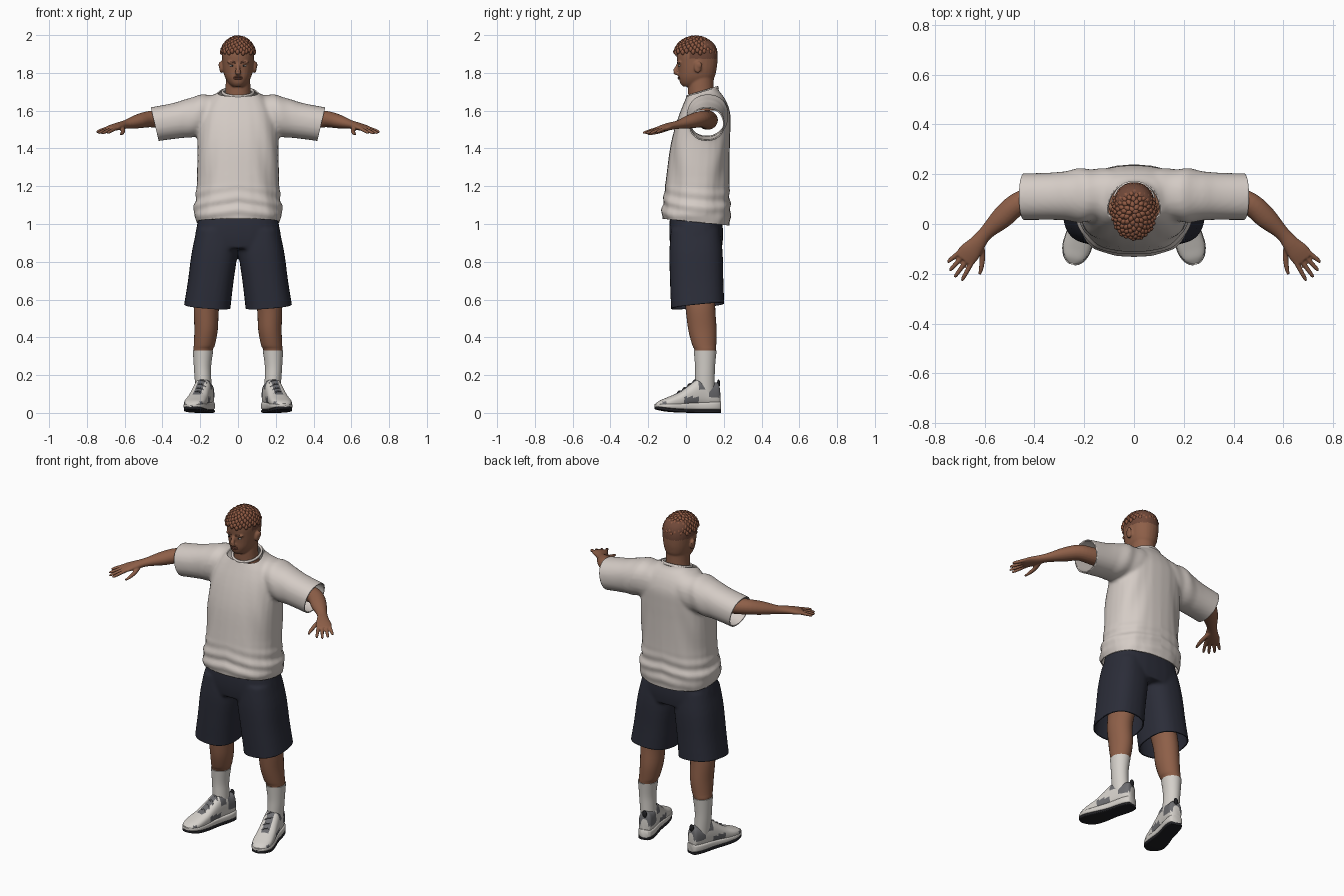
import bpy, bmesh, math
from mathutils import Vector, Matrix

cube = bpy.data.objects.get("Cube")
if cube:
    bpy.data.objects.remove(cube, do_unlink=True)


def material(name, r, g, b):
    m = bpy.data.materials.new(name)
    m.use_nodes = True
    m.diffuse_color = (r, g, b, 1)
    bsdf = m.node_tree.nodes["Principled BSDF"]
    bsdf.inputs["Base Color"].default_value = (r, g, b, 1)
    bsdf.inputs["Roughness"].default_value = 0.8
    return m


SKIN = material("brown skin", .27, .115, .065)
LIPS = material("lip brown", .2, .075, .05)
HAIR = material("curl brown", .27, .1, .055)
FADE = material("short hair brown", .16, .065, .04)
SHIRT = material("shirt cream", .66, .6, .56)
SHORTS = material("shorts navy", .024, .026, .04)
WHITE = material("off white", .66, .63, .59)
GREY = material("shoe grey", .15, .15, .16)
BLACK = material("rubber black", .015, .015, .018)


# ---- Helpers ----
def spline(keys, steps=4):
    """Smooth interpolation through a list of number tuples."""
    out = []
    for i in range(len(keys) - 1):
        a, b, c, d = (keys[max(0, min(len(keys) - 1, j))] for j in range(i - 1, i + 3))
        for s in range(steps):
            t = s / steps
            out.append([q + t / 2 * (r - p + t * (2*p - 5*q + 4*r - w + t * (3*(q - r) + w - p)))
                        for p, q, r, w in zip(a, b, c, d)])
    return out + [list(keys[-1])]


def loft(bm, rings, n=28, power=2.0):
    """Skin closed superellipse rings, each a (centre, half width, half height) vector set."""
    def rounded(v):
        return math.copysign(abs(v) ** (2 / power), v)
    angles = [math.tau * i / n for i in range(n)]
    loops = [[bm.verts.new(c + u * rounded(math.cos(a)) + v * rounded(math.sin(a)))
              for a in angles] for c, u, v in rings]
    for lo, hi in zip(loops, loops[1:]):
        for i in range(n):
            j = (i + 1) % n
            bm.faces.new((lo[i], lo[j], hi[j], hi[i]))
    bm.faces.new(loops[0][::-1])
    bm.faces.new(loops[-1])


def stack(bm, keys, power=2.0):
    """Upright form from (z, centre x, half width, front y, back y)."""
    loft(bm, [(Vector((x, (f + b) / 2, z)), Vector((w, 0, 0)), Vector((0, (b - f) / 2, 0)))
              for z, x, w, f, b in spline(keys)], power=power)


def limb(bm, keys, n=20, power=2.0):
    """Tube along a path from (x, y, z, half width, half height)."""
    pts = spline(keys)
    rings = []
    for i, p in enumerate(pts):
        d = Vector(pts[min(i + 1, len(pts) - 1)][:3]) - Vector(pts[max(i - 1, 0)][:3])
        side = d.cross(Vector((0, 0, 1))).normalized()
        rings.append((Vector(p[:3]), side * p[3], side.cross(d).normalized() * p[4]))
    loft(bm, rings, n, power)


def ball(bm, centre, radii):
    bmesh.ops.create_uvsphere(bm, u_segments=16, v_segments=10, radius=1,
                              matrix=Matrix.LocRotScale(Vector(centre), None, Vector(radii)))


def finish(name, bm, mats, rule=None, mirror=True, voxel=0, cuts=(), thick=0, fold=None):
    """Make the object: optional fusing, trimming by planes, folds, mirroring and cloth thickness."""
    bmesh.ops.recalc_face_normals(bm, faces=bm.faces)
    mesh = bpy.data.meshes.new(name)
    bm.to_mesh(mesh)
    bm.free()
    ob = bpy.data.objects.new(name, mesh)
    bpy.context.collection.objects.link(ob)
    if voxel:
        m = ob.modifiers.new("fuse", 'REMESH')
        m.mode, m.voxel_size = 'VOXEL', voxel
        m = ob.modifiers.new("soften", 'SMOOTH')
        m.factor, m.iterations = .5, 5
        fused = bpy.data.meshes.new_from_object(ob.evaluated_get(bpy.context.evaluated_depsgraph_get()))
        ob.modifiers.clear()
        ob.data = mesh = fused
        mesh.name = name
    if cuts or fold:
        bm = bmesh.new()
        bm.from_mesh(mesh)
        if fold:
            bm.normal_update()
            for v, n in [(v, v.normal.copy()) for v in bm.verts]:
                v.co += n * fold(v.co)
        for co, no in cuts:
            bmesh.ops.bisect_plane(bm, geom=bm.verts[:] + bm.edges[:] + bm.faces[:],
                                   plane_co=co, plane_no=no, clear_outer=True)
        bm.to_mesh(mesh)
        bm.free()
    mesh.materials.clear()
    for m in mats:
        mesh.materials.append(m)
    for p in mesh.polygons:
        p.material_index = rule(p.center) if rule else 0
    if mirror:
        ob.modifiers.new("mirror", 'MIRROR').merge_threshold = .0005
    if thick:
        m = ob.modifiers.new("cloth", 'SOLIDIFY')
        m.thickness, m.offset = thick, -1
    bpy.ops.object.select_all(action='DESELECT')
    bpy.context.view_layer.objects.active = ob
    ob.select_set(True)
    bpy.ops.object.shade_smooth_by_angle(angle=math.radians(50))
    return ob


HALF = ((0, 0, 0), (-1, 0, 0))

# ---- Head, neck and ears ----
bm = bmesh.new()
stack(bm, [(1.6, 0, .085, .02, .17), (1.68, 0, .069, .012, .15), (1.75, 0, .065, .01, .147),
           (1.8, 0, .065, .02, .15)])
stack(bm, [(1.728, 0, .03, -.016, .06), (1.745, 0, .05, -.03, .12), (1.775, 0, .068, -.038, .15),
           (1.81, 0, .078, -.04, .16), (1.85, 0, .083, -.045, .166), (1.9, 0, .086, -.05, .167),
           (1.945, 0, .078, -.04, .155), (1.972, 0, .055, -.01, .125), (1.984, 0, .02, .03, .08)], 2.2)
limb(bm, [(0, -.036, 1.85, .008, .01), (0, -.05, 1.825, .01, .011), (0, -.058, 1.804, .016, .011),
          (0, -.042, 1.793, .012, .008)])
for s in (-1, 1):
    ball(bm, (s * .032, -.034, 1.856), (.026, .011, .008))
    ball(bm, (s * .088, .062, 1.83), (.011, .02, .032))
    ball(bm, (s * .096, .07, 1.842), (.007, .016, .018))
finish("head", bm, [SKIN, FADE], mirror=False, voxel=.005,
       rule=lambda c: int(c.z > 1.915 or (c.z > 1.875 and c.y > .02)))

# ---- Face details ----
bm = bmesh.new()
ball(bm, (.032, -.033, 1.838), (.013, .008, .005))
finish("eyes", bm, [WHITE])
bm = bmesh.new()
ball(bm, (.031, -.038, 1.838), (.005, .005, .005))
finish("pupils", bm, [BLACK])
bm = bmesh.new()
limb(bm, [(.013, -.045, 1.854, .004, .004), (.034, -.042, 1.859, .004, .005), (.053, -.028, 1.856, .003, .003)], 10)
finish("eyebrows", bm, [FADE])
bm = bmesh.new()
for z in (1.777, 1.769):
    ball(bm, (0, -.034, z), (.023, .011, .005))
finish("lips", bm, [LIPS], mirror=False)

# ---- Curled hair: overlapping tufts on a spiral over the crown ----
bm = bmesh.new()
COUNT = 135
for i in range(COUNT):
    h = 1 - .83 * (i + .5) / COUNT
    a = i * math.pi * (3 - math.sqrt(5))
    r = math.sqrt(1 - h * h)
    d = Vector((r * math.cos(a), r * math.sin(a), h))
    spot = Vector((d.x * .088, d.y * .11 + .05, d.z * .1 + 1.888))
    turn = d.to_track_quat('Z', 'Y') @ Matrix.Rotation(.35, 3, 'X').to_quaternion()
    bmesh.ops.create_icosphere(bm, subdivisions=2, radius=1,
                               matrix=Matrix.LocRotScale(spot, turn, Vector((.011, .015, .011))))
finish("curly_hair", bm, [HAIR], mirror=False)

# ---- Arms and hands ----
bm = bmesh.new()
limb(bm, [(.28, .115, 1.55, .055, .052), (.4, .1, 1.553, .05, .047), (.47, .078, 1.555, .046, .043),
          (.53, .025, 1.543, .044, .037), (.595, -.037, 1.527, .029, .023), (.632, -.082, 1.518, .035, .02),
          (.66, -.114, 1.51, .044, .017), (.684, -.143, 1.502, .042, .012)])
for k, length in enumerate((.086, .093, .085, .064)):
    o = k - 1.5
    base = Vector((.677, -.135, 1.504)) + Vector((.77, .63, 0)) * o * .022
    d = Vector((.63 + o * .09, -.77 + o * .08, -.28)).normalized() * length
    limb(bm, [(*(base + d * t), r, r) for t, r in ((-.2, .01), (.5, .0095), (.85, .008), (1, .005))], 12)
limb(bm, [(.615, -.075, 1.512, .014, .012), (.609, -.13, 1.493, .012, .011),
          (.613, -.175, 1.481, .01, .009), (.62, -.203, 1.474, .006, .005)], 12)
finish("arms", bm, [SKIN], voxel=.004)

# ---- T-shirt ----
bm = bmesh.new()
stack(bm, [(.95, 0, .215, -.115, .225), (1.02, 0, .224, -.124, .234), (1.06, 0, .238, -.13, .238),
           (1.13, 0, .226, -.12, .232), (1.25, 0, .214, -.105, .23), (1.4, 0, .218, -.085, .232),
           (1.5, 0, .218, -.062, .235), (1.58, 0, .212, -.036, .235), (1.64, 0, .18, -.012, .218),
           (1.68, 0, .135, .004, .195), (1.71, 0, .092, .012, .172), (1.76, 0, .08, .012, .165)], 2.35)
for s in (-1, 1):
    limb(bm, [(s * .08, .122, 1.59, .1, .1), (s * .2, .115, 1.572, .108, .108), (s * .31, .112, 1.55, .096, .096),
              (s * .42, .11, 1.532, .094, .092), (s * .52, .11, 1.515, .094, .092)], 28, 2.2)


def folds(co):
    """Soft gathers above the hem and drape lines at the sides."""
    low = max(0, 1 - abs(co.z - 1.1) / .12)
    side = max(0, 1 - abs(abs(co.x) - .19) / .12)
    return (.005 * low * math.sin(co.z * 90 + co.x * 14 + co.y * 9)
            + .004 * side * math.sin(co.x * 55 + co.z * 17))


finish("t_shirt", bm, [SHIRT], voxel=.01, thick=.007, fold=folds,
       cuts=[HALF, ((.44, 0, 1.525), (.17, 0, -.04)), ((0, .085, 1.7), (0, -.3, 1)),
             ((0, .05, 1.01), (0, -.1, -1))])
bpy.ops.mesh.primitive_torus_add(major_radius=1, minor_radius=.085, major_segments=48, minor_segments=10,
                                 location=(0, .087, 1.698), rotation=(.29, 0, 0))
collar = bpy.context.object
collar.name = "collar"
collar.scale = (.081, .083, .1)
collar.data.materials.append(SHIRT)
collar.data.shade_smooth()

# ---- Shorts ----
bm = bmesh.new()
stack(bm, [(1.07, 0, .2, -.08, .18), (1, 0, .216, -.088, .193), (.93, 0, .228, -.088, .196),
           (.87, 0, .225, -.08, .19)], 2.6)
for s in (-1, 1):
    stack(bm, [(.97, s * .113, .106, -.08, .18), (.85, s * .124, .121, -.088, .194),
               (.7, s * .144, .121, -.085, .198), (.57, s * .162, .124, -.08, .203),
               (.5, s * .17, .126, -.078, .205)], 2.5)
finish("shorts", bm, [SHORTS], voxel=.009, thick=.007,
       cuts=[HALF, ((.16, .06, .565), (.08, .1, -1)), ((0, 0, 1.05), (0, 0, 1))])

# ---- Legs and socks ----
shin = [(.36, .178, .056, .033, .16), (.33, .185, .05, .045, .158), (.25, .188, .042, .052, .15),
        (.19, .186, .04, .052, .148), (.1, .18, .038, .05, .148)]
bm = bmesh.new()
stack(bm, [(.9, .115, .09, -.04, .16), (.65, .15, .07, -.015, .155), (.55, .167, .066, -.002, .155),
           (.44, .169, .062, .012, .162)] + shin)
finish("legs", bm, [SKIN])
bm = bmesh.new()
stack(bm, [(z, x, w + .004, f - .004, b + .004) for z, x, w, f, b in shin[1:]])
finish("socks", bm, [WHITE])

# ---- Shoes, turned outwards ----
HEEL, TOE = Vector((.157, .18, 0)), Vector((.248, -.163, 0))
AXIS = (TOE - HEEL).normalized()
ACROSS = AXIS.cross(Vector((0, 0, 1)))
LENGTH = (TOE - HEEL).length


def shoe_part(name, keys, power, mats, rule=None):
    """Form along the foot from (fraction from heel, half width, low z, high z)."""
    bm = bmesh.new()
    loft(bm, [(HEEL + AXIS * LENGTH * t + Vector((0, 0, (lo + hi) / 2)), ACROSS * w, Vector((0, 0, (hi - lo) / 2)))
              for t, w, lo, hi in spline(keys, 6)], 40, power)
    return finish(name, bm, mats, rule)


def upper_colour(c):
    t = (c - HEEL).dot(AXIS) / LENGTH
    s = abs((c - HEEL).dot(ACROSS))
    if t < .2 and c.z > .085 or .3 < t < .68 and s < .02 and c.z > .08:
        return 1
    if .36 < t < .6 and s > .03 and .05 < c.z < .085 or .24 < t < .36 and c.z > .12:
        return 1
    return int(.86 < t < .92 and c.z < .06)


shoe_part("shoe_uppers", [(.01, .022, .03, .125), (.04, .036, .03, .158), (.14, .043, .03, .162),
          (.27, .046, .03, .183), (.36, .048, .03, .178), (.5, .051, .03, .142), (.64, .055, .025, .108),
          (.8, .056, .025, .083), (.92, .043, .025, .066), (.985, .018, .03, .05)], 2.5, [WHITE, GREY], upper_colour)
outline = [(0, .024), (.03, .038), (.15, .047), (.4, .047), (.62, .056), (.8, .059), (.92, .046), (.98, .027), (1, .012)]
shoe_part("midsoles", [(t, w, .014 + .018 * t ** 4, .062 - .014 * t) for t, w in outline], 4, [WHITE])
shoe_part("outsoles", [(t, w * .98, .02 * t ** 5, .018 + .02 * t ** 4) for t, w in outline], 5, [BLACK])

# ---- Laces and heel tabs ----
bm = bmesh.new()
for t, z in ((.38, .174), (.46, .154), (.54, .133), (.62, .115)):
    mid = HEEL + AXIS * LENGTH * t
    limb(bm, [(*(mid + ACROSS * s * .03 + AXIS * s * .008 + Vector((0, 0, z - .018 * s * s))), .005, .004)
              for s in (-1, -.5, 0, .5, 1)], 8)
finish("laces", bm, [GREY])
bm = bmesh.new()
ball(bm, HEEL + AXIS * .008 + Vector((0, 0, .155)), (.014, .008, .022))
finish("heel_tabs", bm, [BLACK])
